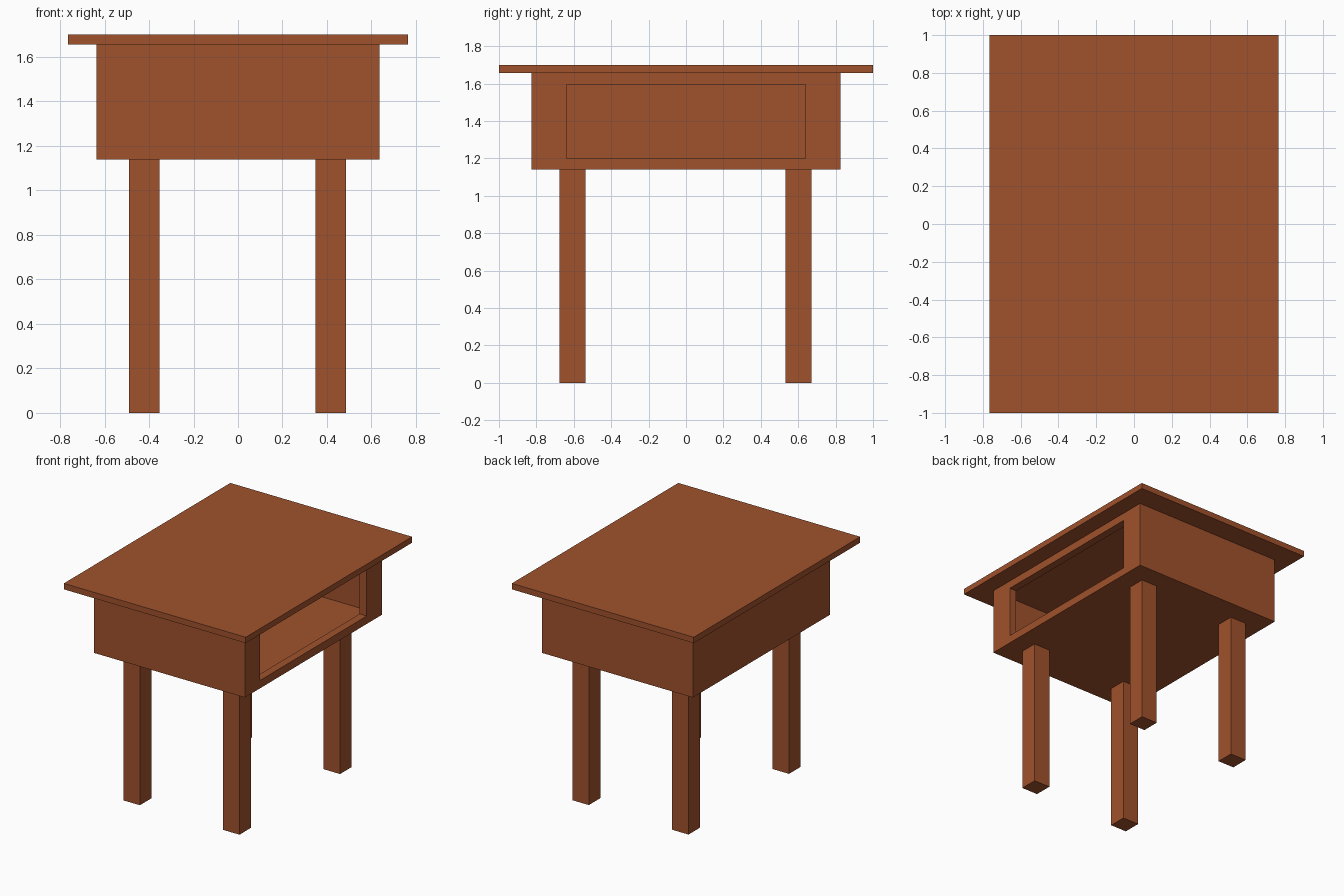
import bpy, bmesh
from mathutils import Vector

if "Cube" in bpy.data.objects:
    bpy.data.objects.remove(bpy.data.objects["Cube"])

wood = bpy.data.materials.new("brown wood")
wood.diffuse_color = (0.352, 0.084, 0.026, 1)
wood.use_nodes = True
wood.node_tree.nodes["Principled BSDF"].inputs["Base Color"].default_value = wood.diffuse_color


def finish(bm, name):
    mesh = bpy.data.meshes.new(name)
    bm.to_mesh(mesh)
    bm.free()
    mesh.materials.append(wood)
    obj = bpy.data.objects.new(name, mesh)
    bpy.context.collection.objects.link(obj)
    return obj


def box_bm(lo, hi):
    lo, hi = Vector(lo), Vector(hi)
    bm = bmesh.new()
    bmesh.ops.create_cube(bm, size=1)
    for v in bm.verts:
        v.co = (lo + hi) / 2 + v.co * (hi - lo)
    return bm


# Overhanging table top
finish(box_bm((-0.765, -1, 1.655), (0.765, 1, 1.70)), "table_top")

# Hollow compartment, open on the right side with a short reveal behind the frame
bm = box_bm((-0.635, -0.825, 1.14), (0.635, 0.825, 1.655))
bm.faces.ensure_lookup_table()
face = max(bm.faces, key=lambda f: f.calc_center_median().x)
bmesh.ops.inset_individual(bm, faces=[face], thickness=0.05)
for v in face.verts:
    v.co.y = 0.64 if v.co.y > 0 else -0.64
    v.co.z = 1.595 if v.co.z > 1.4 else 1.20
inner = bmesh.ops.extrude_discrete_faces(bm, faces=[face])["faces"][0]
for v in inner.verts:
    v.co.x -= 0.06
bmesh.ops.delete(bm, geom=[inner], context='FACES_ONLY')
finish(bm, "compartment")

# Four square legs
for side, x in (("left", -0.421), ("right", 0.417)):
    for end, y in (("front", -0.607), ("back", 0.601)):
        r = 0.069
        finish(box_bm((x - r, y - r, 0), (x + r, y + r, 1.14)), f"{end}_{side}_leg")
